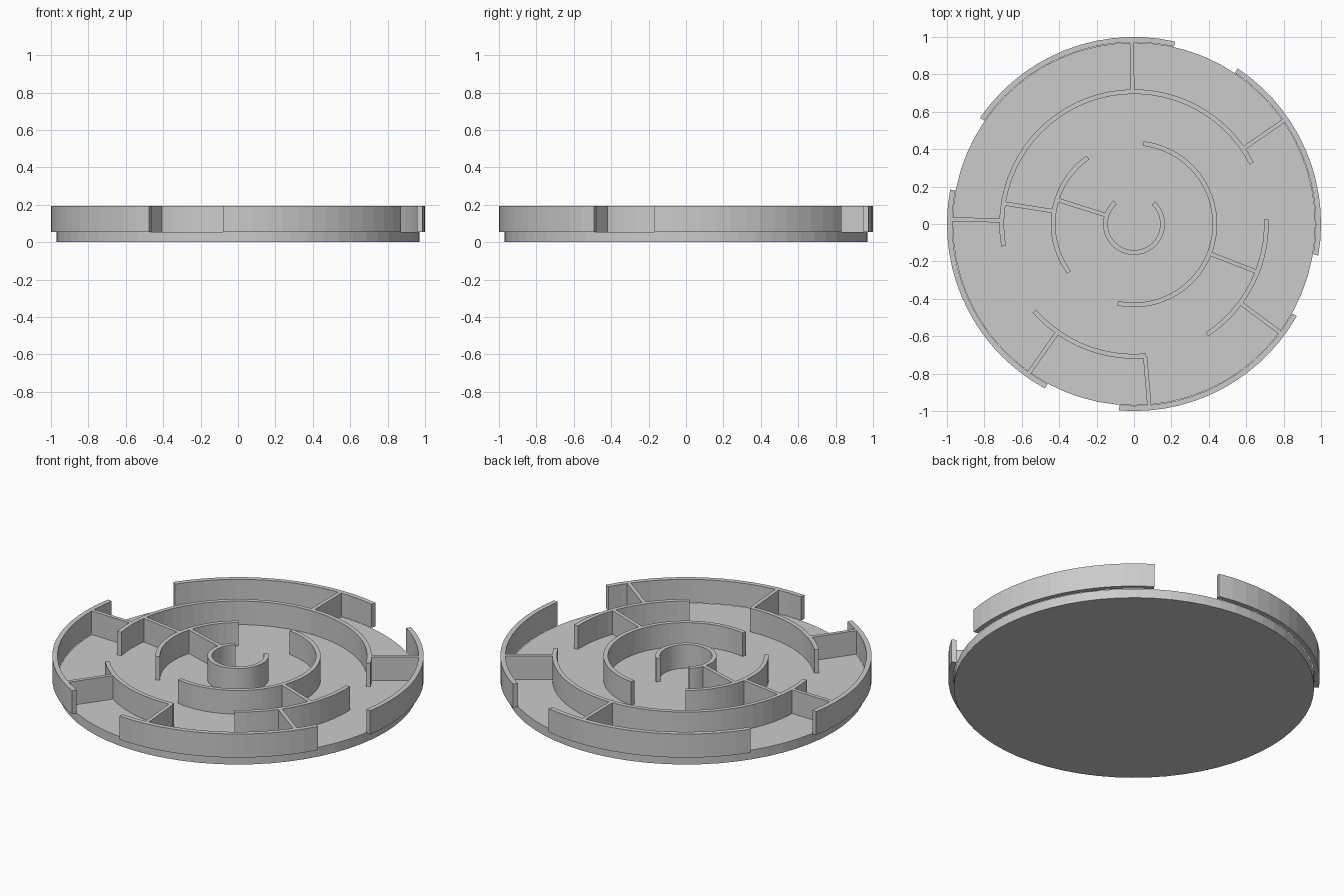
import bpy, bmesh
from math import radians, cos, sin, ceil
from mathutils import Matrix

if "Cube" in bpy.data.objects:
    bpy.data.objects.remove(bpy.data.objects["Cube"], do_unlink=True)

FLOOR, TOP = 0.055, 0.195
STEP = 5.0  # degrees per wall facet

grey = bpy.data.materials.new("plain grey")
grey.use_nodes = True
grey.diffuse_color = (0.6, 0.6, 0.6, 1)
grey.node_tree.nodes["Principled BSDF"].inputs["Base Color"].default_value = (0.6, 0.6, 0.6, 1)


def finish(name, bm):
    bmesh.ops.recalc_face_normals(bm, faces=bm.faces)
    mesh = bpy.data.meshes.new(name)
    bm.to_mesh(mesh)
    bm.free()
    mesh.materials.append(grey)
    obj = bpy.data.objects.new(name, mesh)
    bpy.context.collection.objects.link(obj)
    return obj


def arc_wall(name, inner, outer, start, end):
    """Rectangular section swept round the centre, capped at both ends."""
    bm = bmesh.new()
    n = ceil((end - start) / STEP)
    section = ((inner, FLOOR), (outer, FLOOR), (outer, TOP), (inner, TOP))
    rings = []
    for i in range(n + 1):
        a = radians(start + (end - start) * i / n)
        rings.append([bm.verts.new((r * cos(a), r * sin(a), z)) for r, z in section])
    for p, q in zip(rings, rings[1:]):
        for k in range(4):
            m = (k + 1) % 4
            bm.faces.new((p[k], p[m], q[m], q[k]))
    bm.faces.new(rings[0])
    bm.faces.new(rings[-1])
    finish(name, bm)


def spoke(name, inner, outer, angle):
    """Straight radial divider between two rings."""
    bm = bmesh.new()
    size = Matrix.Diagonal((outer - inner, 0.022, TOP - FLOOR, 1))
    place = Matrix.Translation(((inner + outer) / 2, 0, (TOP + FLOOR) / 2))
    turn = Matrix.Rotation(radians(angle), 4, "Z")
    bmesh.ops.create_cube(bm, size=1, matrix=turn @ place @ size)
    finish(name, bm)


# Base disc
bm = bmesh.new()
bmesh.ops.create_cone(bm, cap_ends=True, segments=64, radius1=0.97, radius2=0.97,
                      depth=FLOOR, matrix=Matrix.Translation((0, 0, FLOOR / 2)))
finish("base_disc", bm)

# Concentric walls: inner radius, outer radius, (start, end) angles
rings = {
    "rim_wall": (0.972, 1.0, [(77.3, 145.4), (-9.7, 56.3), (-94.6, -29.5), (169.4, 241.6)]),
    "outer_wall": (0.695, 0.72, [(27.2, 189.6), (-56.5, 1.9), (221.2, 275.3)]),
    "middle_wall": (0.42, 0.445, [(-101.6, 83.5), (124.7, 216.6)]),
    "centre_wall": (0.14, 0.165, [(131, 407)]),
}
for name, (inner, outer, spans) in rings.items():
    for i, (start, end) in enumerate(spans, 1):
        arc_wall(f"{name}_{i}", inner, outer, start, end)

# Radial dividers joining neighbouring rings
dividers = {
    "outer_divider": (0.715, 0.977, [90.7, 34.6, 178.5, -36.6, 234.8, -85.2]),
    "middle_divider": (0.44, 0.7, [171, -21.3]),
    "inner_divider": (0.16, 0.425, [162.5]),
}
for name, (inner, outer, angles) in dividers.items():
    for i, angle in enumerate(angles, 1):
        spoke(f"{name}_{i}", inner, outer, angle)
